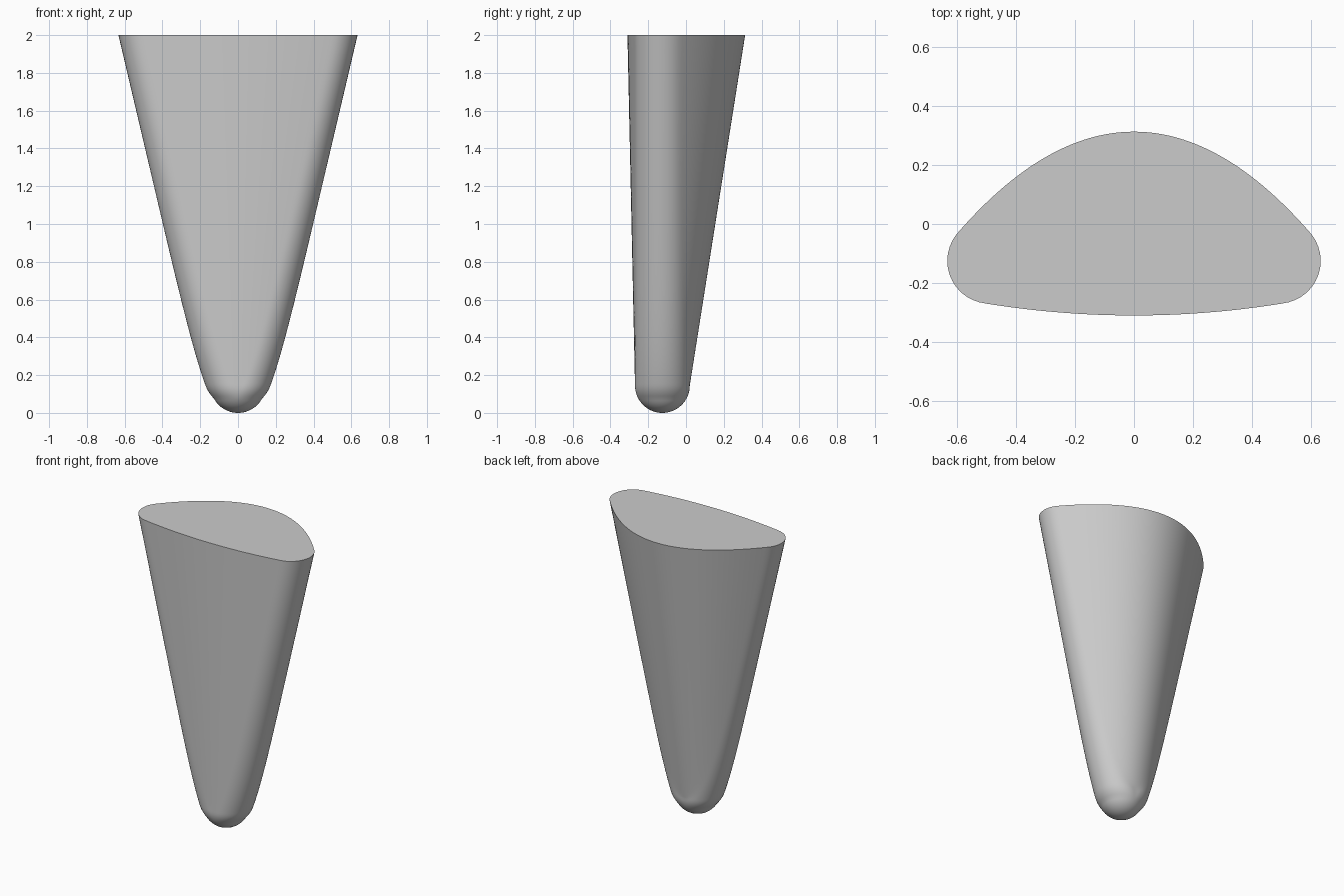
import bpy
import bmesh
import math

HEIGHT = 2.0
RADIUS = 0.145      # rounding of the side edges and of the tip
EDGE_Y = -0.125     # depth position of the side edges
HALF_POINTS = 64

cube = bpy.data.objects.get("Cube")
if cube:
    bpy.data.objects.remove(cube, do_unlink=True)


def edge_centre(z):
    """Distance of the rounded edge's axis from the middle plane."""
    return max(0.0, 0.235 * z + 0.018 - 0.052 * math.exp(-z / 0.2))


def tangent_angle(c, r, bulge):
    """Angle where the end arc meets a parabola rising bulge above it."""
    low, high = 0.01, math.pi / 2
    for _ in range(50):
        a = (low + high) / 2
        x, y = c + r * math.cos(a), r * math.sin(a)
        if x / math.tan(a) > 2 * (r + bulge - y):
            low = a
        else:
            high = a
    return low


def parabola(c, r, bulge, sign):
    """Points from the middle plane out to the end arc, and the meeting angle."""
    a = tangent_angle(c, r, bulge)
    x0, drop = c + r * math.cos(a), r + bulge - r * math.sin(a)
    steps = [i / 40 for i in range(40)]
    return [(x0 * s, sign * (r + bulge - drop * s * s)) for s in steps], a


def half_section(z):
    """Evenly spaced half outline, from the front middle to the back middle."""
    r = math.sqrt(max(0.0, RADIUS**2 - max(0.0, RADIUS - z) ** 2))
    c = edge_centre(z)
    t = max(0.0, (z - RADIUS) / (HEIGHT - RADIUS))
    front, a0 = parabola(c, r, 0.04 * t, -1)
    back, a1 = parabola(c, r, 0.293 * t, 1)
    angles = [-a0 + (a0 + a1) * i / 80 for i in range(81)]
    arc = [(c + r * math.cos(a), r * math.sin(a)) for a in angles]
    path = front + arc + back[::-1]
    lengths = [0.0]
    for p, q in zip(path, path[1:]):
        lengths.append(lengths[-1] + math.dist(p, q))
    points, k = [], 0
    for i in range(HALF_POINTS + 1):
        target = lengths[-1] * i / HALF_POINTS
        while k < len(path) - 2 and lengths[k + 1] < target:
            k += 1
        f = (target - lengths[k]) / max(lengths[k + 1] - lengths[k], 1e-9)
        p, q = path[k], path[k + 1]
        points.append((p[0] + (q[0] - p[0]) * f, EDGE_Y + p[1] + (q[1] - p[1]) * f))
    return points


# Heights: dense around the round tip, wider up the body
levels = [RADIUS * (1 - math.cos(math.pi / 2 * i / 16)) for i in range(1, 17)]
levels += [RADIUS + (HEIGHT - RADIUS) * (i / 36) ** 1.4 for i in range(1, 37)]

# Loft the mirrored sections, close the tip and cap the flat top
bm = bmesh.new()
rings = []
for z in levels:
    half = half_section(z)
    outline = half + [(-x, y) for x, y in half[-2:0:-1]]
    rings.append([bm.verts.new((x, y, z)) for x, y in outline])
count = len(rings[0])
for lower, upper in zip(rings, rings[1:]):
    for i in range(count):
        j = (i + 1) % count
        bm.faces.new((lower[i], lower[j], upper[j], upper[i]))
tip = bm.verts.new((0, EDGE_Y, 0))
for i in range(count):
    bm.faces.new((tip, rings[0][(i + 1) % count], rings[0][i]))
bm.faces.new(rings[-1])
bmesh.ops.recalc_face_normals(bm, faces=bm.faces)
mesh = bpy.data.meshes.new("tapered_body")
bm.to_mesh(mesh)
bm.free()

body = bpy.data.objects.new("tapered_body", mesh)
bpy.context.collection.objects.link(body)

# Plain grey
grey = bpy.data.materials.new("light_grey")
grey.use_nodes = True
colour = (0.6, 0.6, 0.6, 1)
grey.diffuse_color = colour
grey.node_tree.nodes["Principled BSDF"].inputs["Base Color"].default_value = colour
mesh.materials.append(grey)

# Smooth sides, crisp top rim
bpy.ops.object.select_all(action="DESELECT")
body.select_set(True)
bpy.context.view_layer.objects.active = body
bpy.ops.object.shade_smooth_by_angle(angle=math.radians(40))
